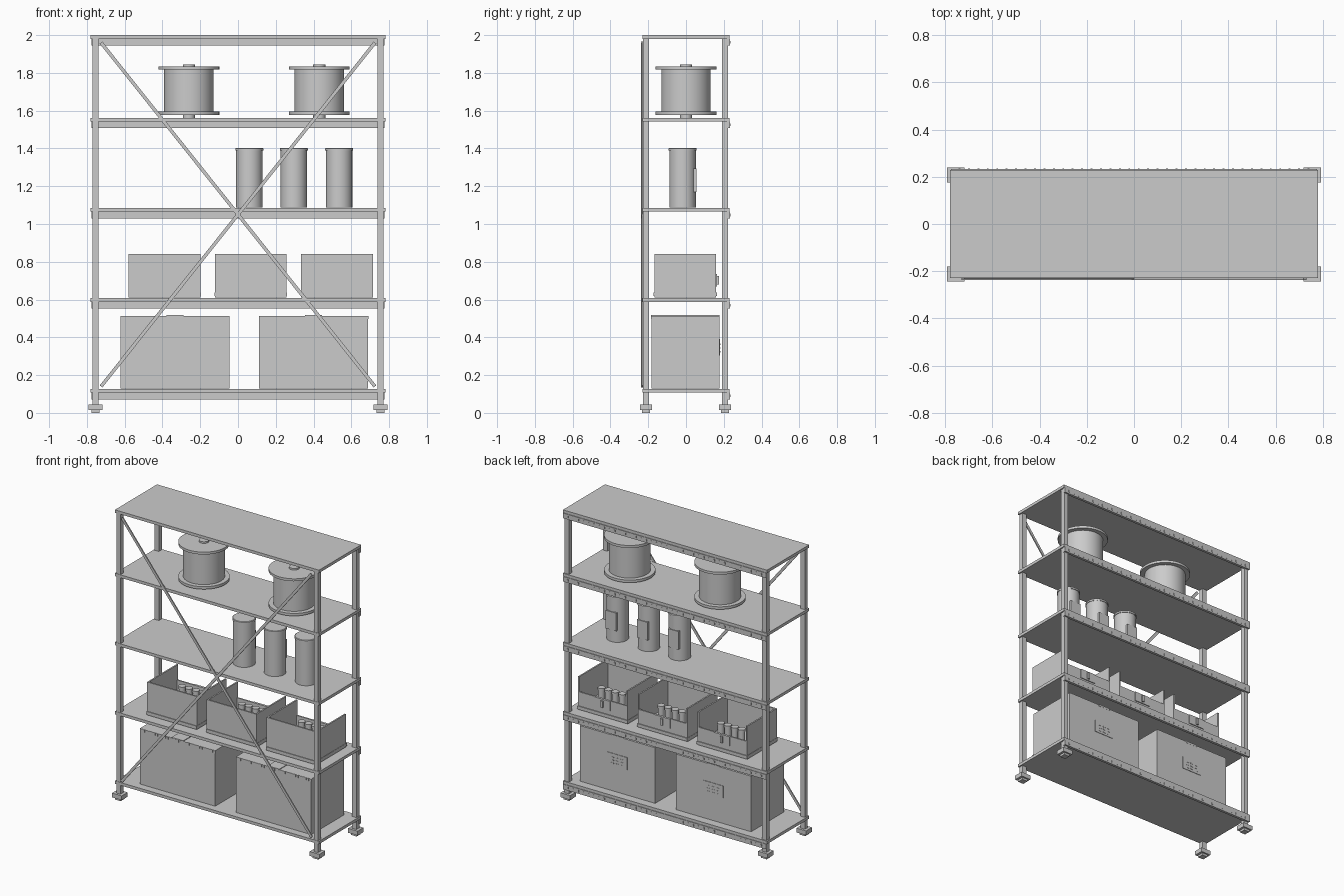
import bpy, bmesh
from math import radians, atan2, hypot
from mathutils import Matrix, Vector

if "Cube" in bpy.data.objects:
    bpy.data.objects.remove(bpy.data.objects["Cube"])


def finish(name, bm, smooth=False):
    bmesh.ops.recalc_face_normals(bm, faces=bm.faces)
    me = bpy.data.meshes.new(name)
    bm.to_mesh(me)
    bm.free()
    ob = bpy.data.objects.new(name, me)
    bpy.context.collection.objects.link(ob)
    if smooth:
        bpy.ops.object.select_all(action='DESELECT')
        ob.select_set(True)
        bpy.context.view_layer.objects.active = ob
        bpy.ops.object.shade_smooth_by_angle(angle=radians(35))
    return ob


def add_box(bm, x0, x1, y0, y1, z0, z1):
    m = Matrix.Translation(((x0 + x1) / 2, (y0 + y1) / 2, (z0 + z1) / 2))
    bmesh.ops.create_cube(bm, size=1, matrix=m @ Matrix.Diagonal((x1 - x0, y1 - y0, z1 - z0, 1)))


def boxes(name, *dims):
    bm = bmesh.new()
    for d in dims:
        add_box(bm, *d)
    return finish(name, bm)


def lathe(name, x, y, profile, n=48):
    # closed profile of (radius, z) spun about a vertical axis
    bm = bmesh.new()
    rings = []
    for r, z in profile:
        c = bmesh.ops.create_circle(bm, segments=n, radius=r, matrix=Matrix.Translation((x, y, z)))
        rings.append(c['verts'])
    for a, b in zip(rings, rings[1:]):
        for i in range(n):
            j = (i + 1) % n
            bm.faces.new((a[i], a[j], b[j], b[i]))
    bm.faces.new(rings[0])
    bm.faces.new(rings[-1])
    return finish(name, bm, True)


# posts and feet
for sx in (-1, 1):
    for side, y in (("front", -0.212), ("back", 0.207)):
        x = sx * 0.755
        boxes(f"{side}_post", (x - .016, x + .016, y - .016, y + .016, 0.045, 1.985))
        boxes(f"{side}_foot",
              (x - .037, x + .037, y - .032, y + .032, 0.015, 0.045),
              (x - .021, x + .021, y - .021, y + .021, 0, 0.015))

# shelves with perforated rear beam
for top in (0.127, 0.607, 1.085, 1.562, 2.0):
    boxes("shelf_plate", (-.78, .78, -.23, .23, top - .02, top))
    boxes("shelf_beam", (-.775, .775, .216, .234, top - .055, top - .02))
    boxes("beam_slots", *[(-.744 + i * .04, -.736 + i * .04, .233, .236, top - .044, top - .03)
                          for i in range(38)])

# cross brace
length, angle = hypot(1.45, 1.82), atan2(1.82, 1.45)
for s in (-1, 1):
    bm = bmesh.new()
    y = -.232 + s * .002
    add_box(bm, -length / 2, length / 2, -.004, .004, -.009, .009)
    bm.transform(Matrix.Translation((0, y, 1.05)) @ Matrix.Rotation(s * angle, 4, 'Y'))
    finish("cross_brace", bm)

# cartons with tape, fluted top edge and label
for cx in (-.334, .4):
    boxes("carton", (cx - .288, cx + .288, -.183, .177, .13, .514))
    boxes("carton_tape", (cx - .045, cx + .045, -.184, .178, .505, .518))
    boxes("carton_flutes", *[(cx - .28 + i * .02, cx - .27 + i * .02, -.185, -.18, .497, .513)
                             for i in range(29)])
    boxes("carton_label", (cx - .075, cx + .075, .176, .180, .305, .39))
    marks = [(cx - .045 + i * .035, cx - .025 + i * .035, .179, .182, .32 + k * .02, .327 + k * .02)
             for i in range(3) for k in range(3)]
    boxes("label_marks", *marks)

# open-front bins with a row of small jars
for cx in (-.389, .067, .524):
    x0, x1, y0, y1, z0, z1, t = cx - .19, cx + .19, -.166, .159, .612, .84, .01
    boxes("bin",
          (x0, x1, y0, y1, z0, z0 + .015),
          (x0, x0 + t, y0, y1, z0, z1), (x1 - t, x1, y0, y1, z0, z1),
          (x0, x1, y0, y0 + t, z0, z1), (x0, x1, y1 - t, y1, z0, .735))
    boxes("bin_base_rim", (x0 - .002, x1 + .002, y0 - .005, y1 + .006, .618, .638))
    boxes("bin_label", (cx - .06, cx + .06, y1 - .002, y1 + .006, .67, .735))
    boxes("bin_grip", (cx - .008, cx + .008, y1, y1 + .016, .68, .725))
    for i in range(4):
        lathe("small_jar", cx + (i - 1.5) * .053, .06,
              [(.021, .627), (.021, .74), (.024, .74), (.024, .757)], 20)

# canisters
for cx in (.06, .296, .535):
    cy = -.018
    lathe("canister", cx, cy, [(.07, 1.087), (.07, 1.388), (.074, 1.388), (.074, 1.4), (.07, 1.403)])
    boxes("canister_label", (cx - .04, cx + .04, cy + .045, cy + .074, 1.17, 1.295))

# cable spools
for cx in (-.26, .43):
    lathe("spool", cx, 0, [(.032, 1.562), (.032, 1.577), (.161, 1.577), (.161, 1.595), (.131, 1.595),
                           (.131, 1.817), (.161, 1.817), (.161, 1.834), (.032, 1.834), (.032, 1.845)], 56)
